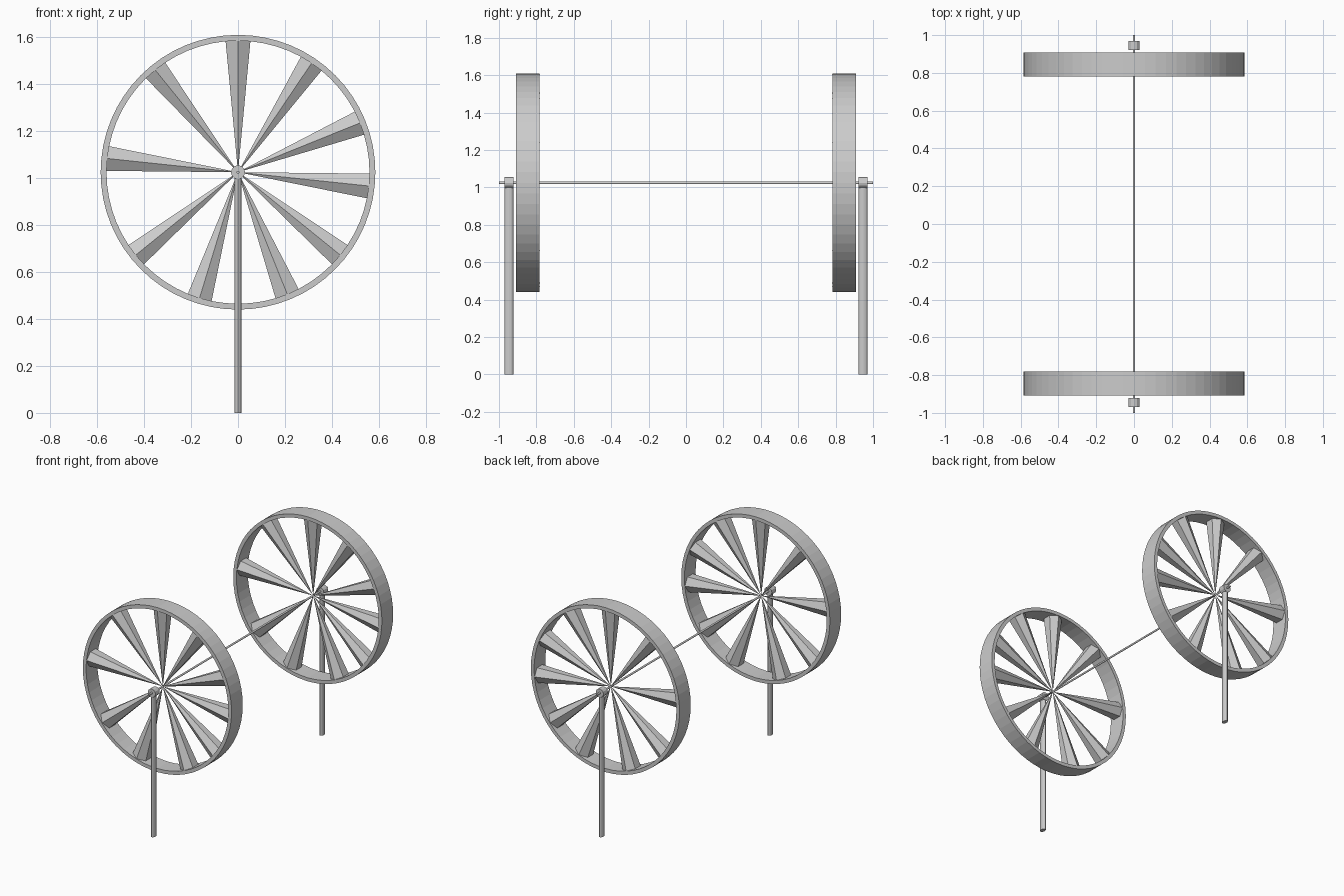
import bpy, bmesh, math
from mathutils import Matrix, Vector

cube = bpy.data.objects.get("Cube")
if cube:
    bpy.data.objects.remove(cube, do_unlink=True)

grey = bpy.data.materials.new("plain grey")
grey.use_nodes = True
grey.diffuse_color = (0.6, 0.6, 0.6, 1)
grey.node_tree.nodes["Principled BSDF"].inputs["Base Color"].default_value = (0.6, 0.6, 0.6, 1)

AXLE_Z = 1.025
SPOKE_ANGLES = (90, 56, 22, -6, -39, -68, 253, 219, 174, 129)
ALONG_Y = Matrix.Rotation(math.pi / 2, 4, "X")


def add_object(name, bm):
    bmesh.ops.recalc_face_normals(bm, faces=bm.faces)
    mesh = bpy.data.meshes.new(name)
    bm.to_mesh(mesh)
    bm.free()
    mesh.materials.append(grey)
    obj = bpy.data.objects.new(name, mesh)
    bpy.context.collection.objects.link(obj)
    return obj


def cylinder(name, radius, length, sides, matrix):
    bm = bmesh.new()
    bmesh.ops.create_cone(bm, cap_ends=True, segments=sides, radius1=radius,
                          radius2=radius, depth=length, matrix=matrix)
    return add_object(name, bm)


def rim(name, y, outer=0.585, inner=0.56, half=0.063, sides=64):
    # Rectangular section spun round the axle
    bm = bmesh.new()
    section = [bm.verts.new((r, y + d, AXLE_Z))
               for r, d in ((inner, -half), (outer, -half), (outer, half), (inner, half))]
    edges = [bm.edges.new((section[i], section[i - 1])) for i in range(4)]
    bmesh.ops.spin(bm, geom=section + edges, cent=(0, y, AXLE_Z), axis=(0, 1, 0),
                   angle=math.tau, steps=sides, use_merge=True)
    bmesh.ops.remove_doubles(bm, verts=bm.verts, dist=0.0001)
    return add_object(name, bm)


def spokes(name, y, length=0.58):
    # Six-sided cones with their points at the axle and a ridge facing outward
    bm = bmesh.new()
    for angle in SPOKE_ANGLES:
        a = math.radians(angle)
        out = Vector((math.cos(a), 0, math.sin(a)))
        side = Vector((-math.sin(a), 0, math.cos(a)))
        centre = Vector((0, y, AXLE_Z))
        tip = bm.verts.new(centre)
        ring = []
        for k in range(6):
            t = k * math.tau / 6
            offset = side * math.sin(t) + Vector((0, math.cos(t), 0))
            ring.append(bm.verts.new(centre + out * length + offset * 0.0635))
        bm.faces.new(ring)
        for k in range(6):
            bm.faces.new((tip, ring[k - 1], ring[k]))
    return add_object(name, bm)


# Long axle joining both wheels
cylinder("axle", 0.0065, 2.0, 12, Matrix.Translation((0, 0, AXLE_Z)) @ ALONG_Y)

# Wheel, bearing and post at each end
for label, s in (("front", -1), ("back", 1)):
    rim(label + "_wheel_rim", s * 0.845)
    spokes(label + "_wheel_spokes", s * 0.845)
    cylinder(label + "_bearing", 0.03, 0.048, 12,
             Matrix.Translation((0, s * 0.946, AXLE_Z)) @ ALONG_Y)
    cylinder(label + "_post", 1, 1.005, 16,
             Matrix.Translation((0, s * 0.946, 0.5025)) @ Matrix.Diagonal((0.015, 0.024, 1, 1)))
